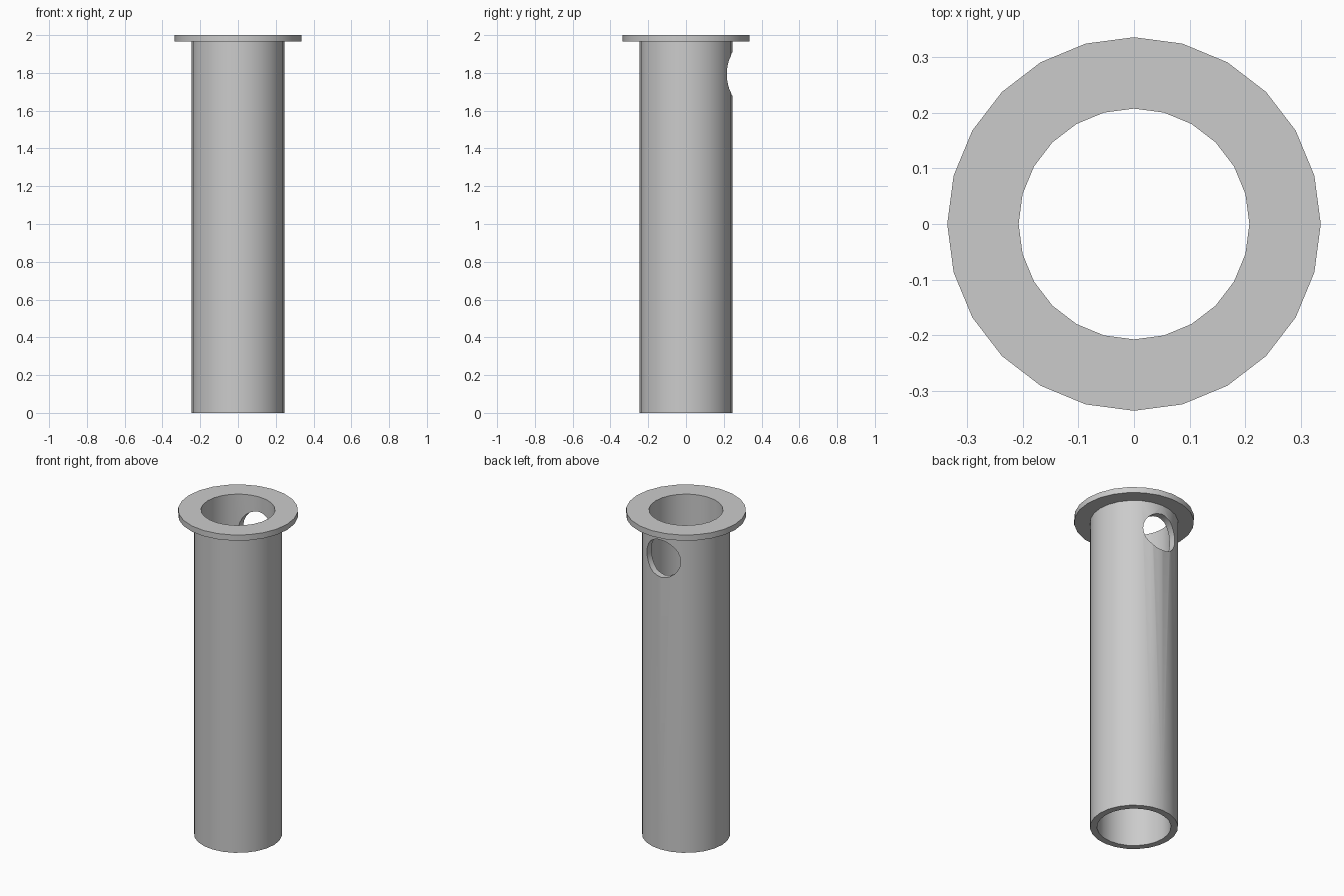
import bpy
import bmesh
import math

SIDES = 24
INNER_R, TUBE_R, FLANGE_R = 0.207, 0.246, 0.335
FLANGE_Z, TOP_Z = 1.965, 2.0
HOLE_Z, HOLE_R = 1.793, 0.115

cube = bpy.data.objects.get("Cube")
if cube:
    bpy.data.objects.remove(cube, do_unlink=True)

# Plain grey material
grey = bpy.data.materials.new("plain_grey")
grey.use_nodes = True
colour = (0.6, 0.6, 0.6, 1.0)
grey.diffuse_color = colour
grey.node_tree.nodes["Principled BSDF"].inputs["Base Color"].default_value = colour


def lathe(name, profile):
    """Spin a closed (radius, height) profile around z."""
    bm = bmesh.new()
    rings = []
    for i in range(SIDES):
        a = math.tau * i / SIDES
        rings.append([bm.verts.new((r * math.cos(a), r * math.sin(a), z))
                      for r, z in profile])
    n = len(profile)
    for i in range(SIDES):
        here, there = rings[i], rings[(i + 1) % SIDES]
        for j in range(n):
            k = (j + 1) % n
            bm.faces.new((here[j], there[j], there[k], here[k]))
    bmesh.ops.recalc_face_normals(bm, faces=bm.faces)
    mesh = bpy.data.meshes.new(name)
    bm.to_mesh(mesh)
    bm.free()
    obj = bpy.data.objects.new(name, mesh)
    bpy.context.collection.objects.link(obj)
    mesh.materials.append(grey)
    return obj


# Hollow tube with a flange at the top
tube = lathe("flanged_tube", [
    (INNER_R, 0), (TUBE_R, 0), (TUBE_R, FLANGE_Z),
    (FLANGE_R, FLANGE_Z), (FLANGE_R, TOP_Z), (INNER_R, TOP_Z)])

# Round side hole through the back wall only
bpy.ops.mesh.primitive_cylinder_add(
    vertices=SIDES, radius=HOLE_R, depth=0.4,
    location=(0, 0.25, HOLE_Z), rotation=(math.pi / 2, 0, 0))
cutter = bpy.context.object
cutter.name = "side_hole_cutter"
cutter.hide_render = True
cutter.data.materials.append(grey)

cut = tube.modifiers.new("side_hole", "BOOLEAN")
cut.operation = "DIFFERENCE"
cut.solver = "EXACT"
cut.object = cutter

bpy.ops.object.select_all(action="DESELECT")
tube.select_set(True)
bpy.context.view_layer.objects.active = tube
bpy.ops.object.modifier_apply(modifier=cut.name)
bpy.data.objects.remove(cutter, do_unlink=True)

# Smooth walls, crisp rims
bpy.ops.object.shade_smooth_by_angle(angle=math.radians(30))
